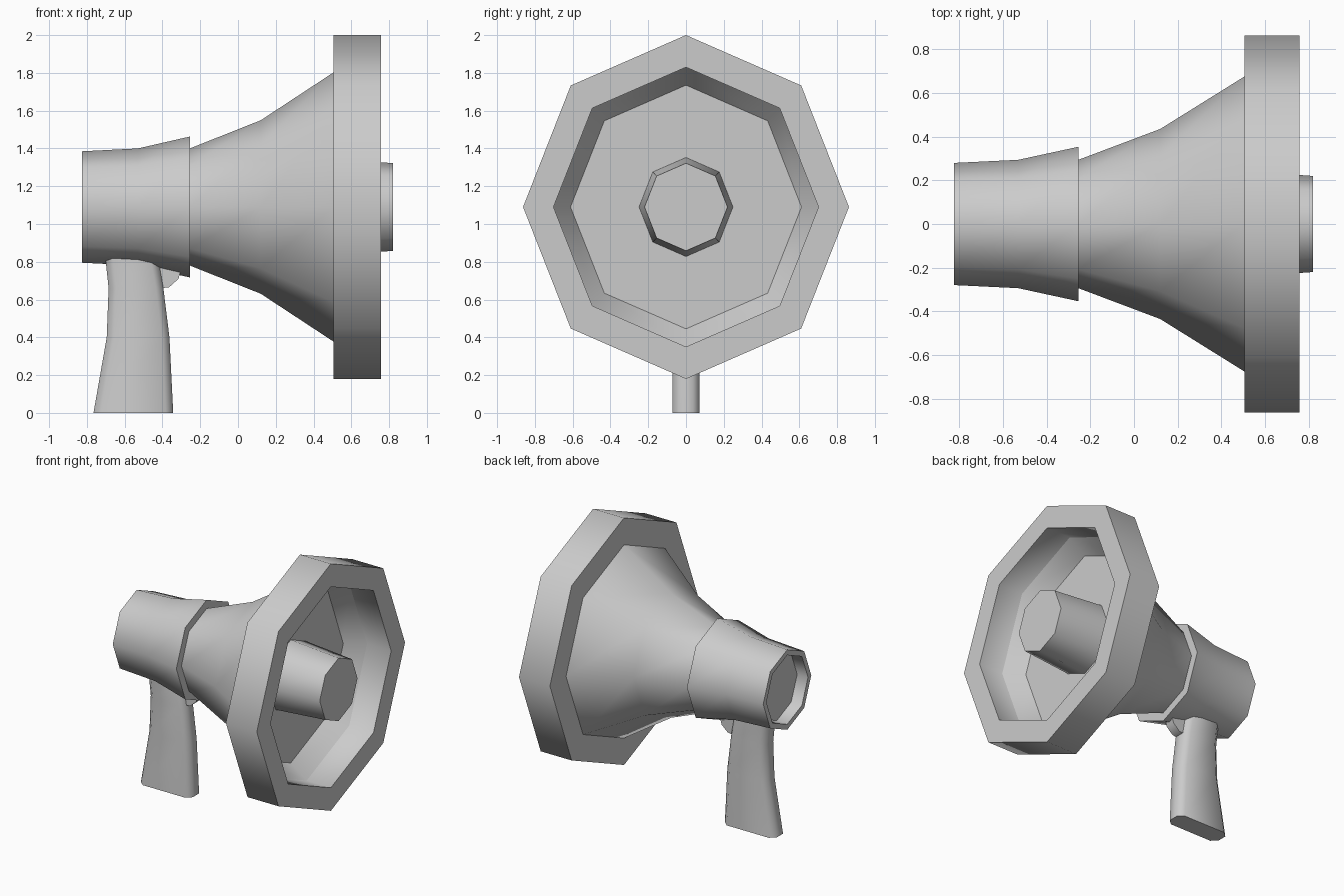
import bpy, bmesh, math

if "Cube" in bpy.data.objects:
    bpy.data.objects.remove(bpy.data.objects["Cube"])

AXIS_Z = 1.09      # height of the horn axis
SQUASH = 0.948     # horn is slightly narrower in y


def finish(name, bm, angle=50):
    bmesh.ops.recalc_face_normals(bm, faces=bm.faces)
    mesh = bpy.data.meshes.new(name)
    bm.to_mesh(mesh)
    bm.free()
    ob = bpy.data.objects.new(name, mesh)
    bpy.context.collection.objects.link(ob)
    bpy.ops.object.select_all(action='DESELECT')
    ob.select_set(True)
    bpy.context.view_layer.objects.active = ob
    bpy.ops.object.shade_smooth_by_angle(angle=math.radians(angle))
    return ob


def loft(name, rings, closed=False):
    """Skin a list of point loops; cap the ends, or join last to first."""
    bm = bmesh.new()
    loops = [[bm.verts.new(p) for p in ring] for ring in rings]
    pairs = list(zip(loops, loops[1:]))
    if closed:
        pairs.append((loops[-1], loops[0]))
    for a, b in pairs:
        for i in range(len(a)):
            j = (i + 1) % len(a)
            bm.faces.new((a[i], a[j], b[j], b[i]))
    if not closed:
        bm.faces.new(loops[0])
        bm.faces.new(loops[-1])
    return finish(name, bm)


def octagon(x, r):
    return [(x, r * SQUASH * math.sin(k * math.pi / 4),
             AXIS_Z + r * math.cos(k * math.pi / 4)) for k in range(8)]


def turned(name, profile, closed=False):
    return loft(name, [octagon(x, r) for x, r in profile], closed)


# rear housing with recessed back
turned("rear_housing", [(-0.74, 0.25), (-0.825, 0.255), (-0.825, 0.295),
                        (-0.53, 0.31), (-0.255, 0.373), (-0.255, 0.28)])

# flared horn with a dished floor
turned("horn", [(-0.27, 0.307), (-0.255, 0.31), (0.12, 0.459), (0.505, 0.712),
                (0.56, 0.74), (0.43, 0.645)])

# heavy front rim
turned("front_rim", [(0.505, 0.70), (0.505, 0.91), (0.757, 0.91),
                     (0.757, 0.74), (0.56, 0.74)], closed=True)

# central driver
turned("driver", [(0.42, 0.263), (0.82, 0.232)])


# grip: rounded-rectangle sections
def grip_section(z, x0, x1, w=0.072, cx=0.04, cy=0.035):
    return [(x0, -w + cy, z), (x0 + cx, -w, z), (x1 - cx, -w, z), (x1, -w + cy, z),
            (x1, w - cy, z), (x1 - cx, w, z), (x0 + cx, w, z), (x0, w - cy, z)]


loft("grip", [grip_section(*s) for s in [
    (0.0, -0.765, -0.343), (0.40, -0.695, -0.363), (0.66, -0.685, -0.395),
    (0.80, -0.70, -0.42), (0.88, -0.71, -0.44)]])

# trigger
trigger = [(-0.43, 0.82), (-0.41, 0.66), (-0.365, 0.665), (-0.315, 0.71), (-0.29, 0.80)]
loft("trigger", [[(x, y, z) for x, z in trigger] for y in (-0.035, 0.035)])
